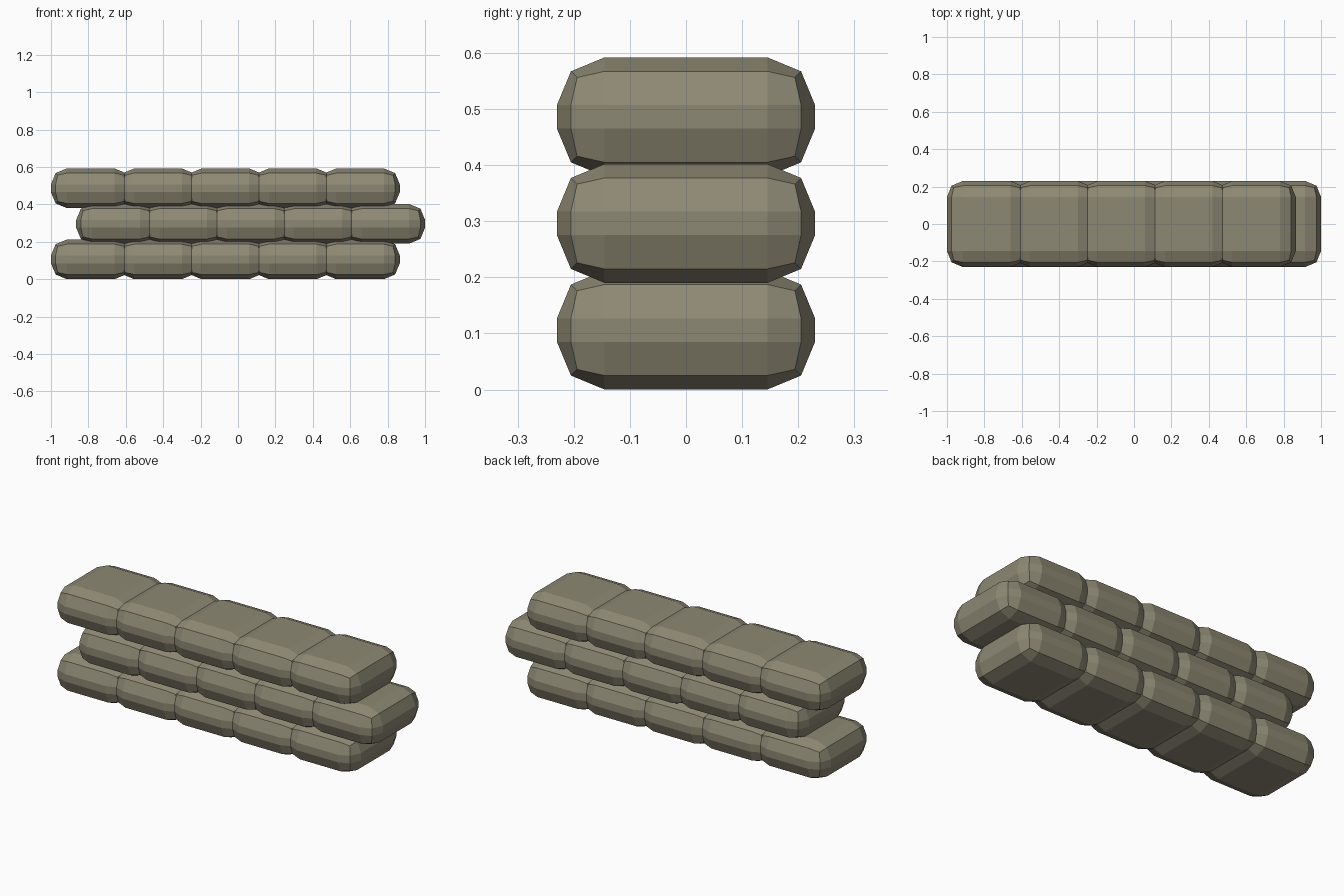
import bpy

if "Cube" in bpy.data.objects:
    bpy.data.objects.remove(bpy.data.objects["Cube"])

BAG = (0.425, 0.46, 0.212)   # bag length, depth, height
PITCH, RISE = 0.36, 0.19     # spacing along a row and between rows
ROWS, PER_ROW, SHIFT = 3, 5, 0.0675

cloth = bpy.data.materials.new("sand_cloth")
cloth.diffuse_color = (0.27, 0.25, 0.175, 1)
cloth.use_nodes = True
cloth.node_tree.nodes["Principled BSDF"].inputs["Base Color"].default_value = cloth.diffuse_color


def add_bag(name, x, z):
    # stuffed bag: box with every edge rounded in two flat facets
    bpy.ops.mesh.primitive_cube_add(size=1, location=(x, 0, z))
    bag = bpy.context.object
    bag.name = name
    bag.scale = BAG
    bpy.ops.object.transform_apply(location=False, rotation=False, scale=True)
    bevel = bag.modifiers.new("rounding", 'BEVEL')
    bevel.width = 0.085
    bevel.segments = 2
    bevel.limit_method = 'NONE'
    bag.data.materials.append(cloth)


# overlapping rows, alternately shifted left and right
for row in range(ROWS):
    offset = SHIFT if row % 2 else -SHIFT
    for i in range(PER_ROW):
        x = offset + (i - (PER_ROW - 1) / 2) * PITCH
        add_bag(f"sandbag_row{row + 1}_{i + 1}", x, BAG[2] / 2 + row * RISE)
